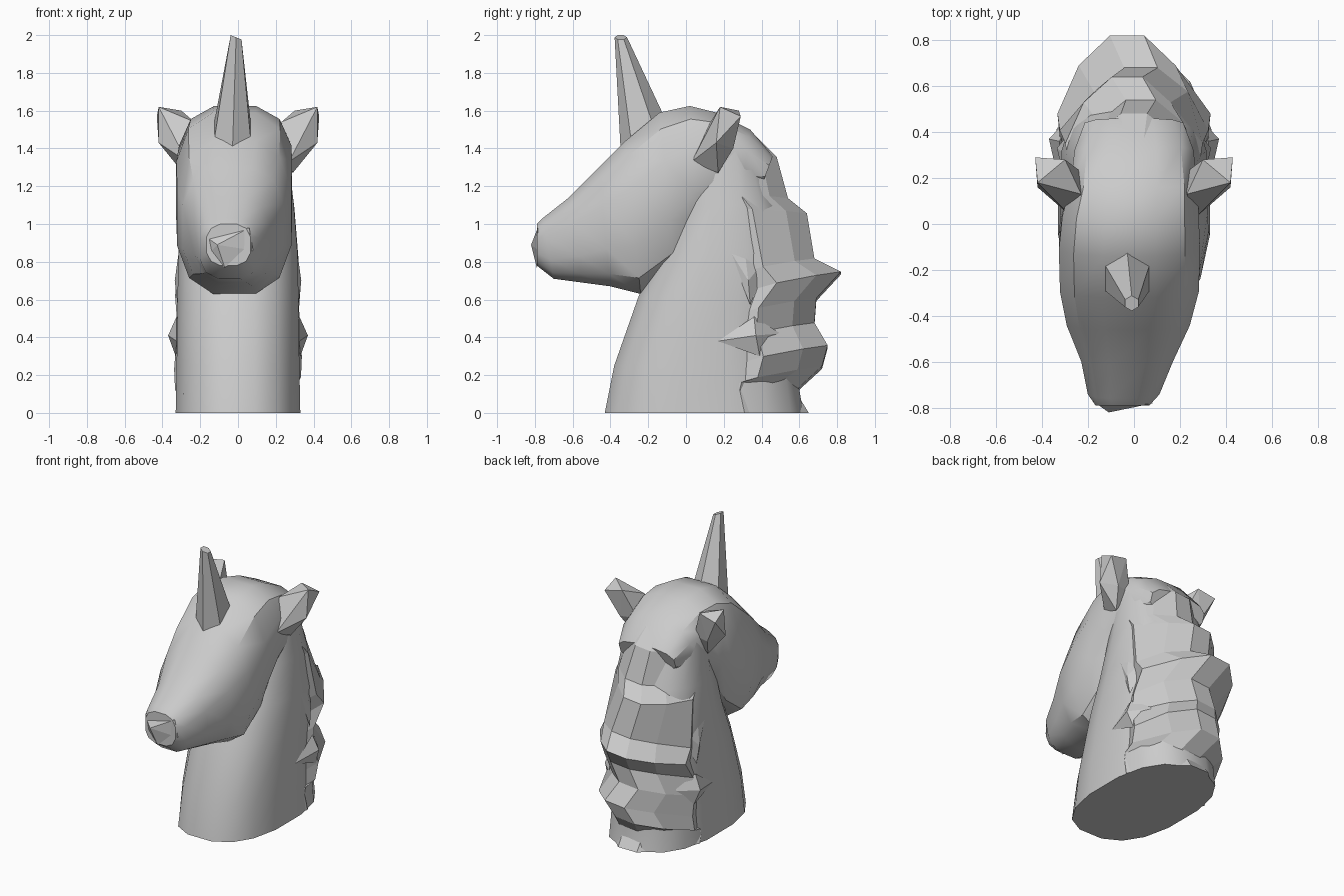
import bpy, bmesh, math
from mathutils import Vector

cube = bpy.data.objects.get("Cube")
if cube:
    bpy.data.objects.remove(cube, do_unlink=True)

grey = bpy.data.materials.new("stone grey")
grey.use_nodes = True
COLOR = (0.6, 0.6, 0.6, 1)
grey.diffuse_color = COLOR
grey.node_tree.nodes["Principled BSDF"].inputs["Base Color"].default_value = COLOR


def finish(name, bm, angle):
    bmesh.ops.recalc_face_normals(bm, faces=bm.faces)
    mesh = bpy.data.meshes.new(name)
    bm.to_mesh(mesh)
    bm.free()
    obj = bpy.data.objects.new(name, mesh)
    bpy.context.collection.objects.link(obj)
    mesh.materials.append(grey)
    if angle:
        bpy.ops.object.select_all(action="DESELECT")
        obj.select_set(True)
        bpy.context.view_layer.objects.active = obj
        bpy.ops.object.shade_smooth_by_angle(angle=math.radians(angle))
    return obj


def loft(name, rings, angle=0):
    """Skin a list of equal-length point rings and cap both ends."""
    bm = bmesh.new()
    rows = [[bm.verts.new(p) for p in ring] for ring in rings]
    n = len(rows[0])
    for a, b in zip(rows, rows[1:]):
        for i in range(n):
            j = (i + 1) % n
            bm.faces.new((a[i], a[j], b[j], b[i]))
    bm.faces.new(rows[0])
    bm.faces.new(rows[-1])
    return finish(name, bm, angle)


def hull(name, points, side=1):
    bm = bmesh.new()
    for x, y, z in points:
        bm.verts.new((x * side, y, z))
    bmesh.ops.convex_hull(bm, input=bm.verts)
    return finish(name, bm, 0)


def oval(start, end, half_width, cx=0, count=12, power=0.75):
    """Rounded section whose long axis runs between two (y, z) points."""
    a, b = Vector((cx, *start)), Vector((cx, *end))
    ring = []
    for i in range(count):
        t = 2 * math.pi * (i + 0.5) / count
        c, s = math.cos(t), math.sin(t)
        c, s = (math.copysign(abs(v) ** power, v) for v in (c, s))
        c /= math.cos(math.pi / count) ** power
        p = (a + b) / 2 + (a - b) / 2 * c
        ring.append(p + Vector((half_width * s, 0, 0)))
    return ring


# Neck: height, front, back, half width
neck = [(0, -.43, .62, .335), (.25, -.38, .58, .33), (.62, -.25, .58, .325),
        (.85, -.14, .58, .32), (1.1, -.05, .5, .3), (1.38, .02, .4, .27)]
loft("neck", [oval((f, z), (b, z), w, 0, 16, .8) for z, f, b, w in neck], 35)

# Head: brow point, jaw point, half width, sideways offset
head = [((-.79, 1), (-.79, .78), .12, -.05),
        ((-.76, 1.03), (-.7, .71), .16, -.045),
        ((-.62, 1.14), (-.55, .69), .205, -.03),
        ((-.46, 1.3), (-.4, .67), .275, -.025),
        ((-.32, 1.44), (-.24, .63), .31, -.02),
        ((-.14, 1.59), (-.06, .76), .315, -.02),
        ((.02, 1.625), (.06, .96), .305, -.015),
        ((.16, 1.59), (.17, 1.08), .285, 0),
        ((.34, 1.5), (.29, 1.15), .265, 0),
        ((.46, 1.36), (.4, 1.2), .22, 0)]
loft("head", [oval(*section) for section in head], 35)

# Nose tip
hull("nose", [(-.18, -.77, .94), (.06, -.785, .98), (-.11, -.82, .89),
              (.08, -.78, .86), (-.07, -.79, .77), (-.16, -.77, .84)])

# Horn: tapering six-sided spike with a slanted base
horn = []
for cx, cy, cz, r, slope in ((-.03, -.23, 1.47, .115, .85), (-.01, -.345, 1.98, .033, 0)):
    ring = []
    for i in range(6):
        t = math.pi * i / 3 + math.pi / 6
        x, y = r * math.cos(t), r * math.sin(t)
        ring.append((cx + x, cy + y, cz + slope * y + (.008 - .4 * x) * (slope == 0)))
    horn.append(ring)
loft("horn", horn)

# Mane: height, rear edge, half width, depth factor of the wide stepped locks
mane = [(0, .65, .33, 1), (.09, .59, .325, .9), (.13, .6, .325, .9), (.24, .72, .34, 1),
        (.35, .75, .345, 1), (.47, .68, .335, .9), (.6, .69, .33, .9), (.74, .82, .34, 1),
        (.81, .68, .33, .8), (1.05, .64, .305, .85), (1.13, .54, .295, .75),
        (1.35, .48, .26, .65), (1.5, .33, .17, .4)]
rings = []
for i, (z, y, w, d) in enumerate(mane):
    half = [(.22 * w, y), (.62 * w, y - .13 * d), (.98 * w, y - .34 * d), (.8 * w, y - .5 * d)]
    sway = .03 * (-1) ** i if 1 < i < 11 else 0
    droop = .25 if 2 < i < 9 else 0
    points = half + [(-x, b) for x, b in reversed(half)]
    rings.append([(x + sway * (b > y - .2), b, z + .1 * x * (i > 0) - droop * (y - b))
                  for x, b in points])
loft("mane", rings)

# Ears and side locks, one of each per side
for side, label in ((1, "left"), (-1, "right")):
    hull(label + "_ear", [(.27, .03, 1.33), (.29, .17, 1.27), (.42, .16, 1.43),
                          (.43, .29, 1.57), (.42, .18, 1.62), (.3, .28, 1.6),
                          (.23, .13, 1.54), (.22, .22, 1.4), (.34, .25, 1.4)], side)
    hull(label + "_low_lock", [(.325, .17, .38), (.325, .36, .51), (.37, .37, .41),
                               (.33, .39, .3), (.25, .5, .42)], side)
    hull(label + "_high_lock", [(.31, .22, .88), (.28, .29, 1.03), (.335, .33, .7),
                                (.32, .34, .57), (.24, .45, .85)], side)
